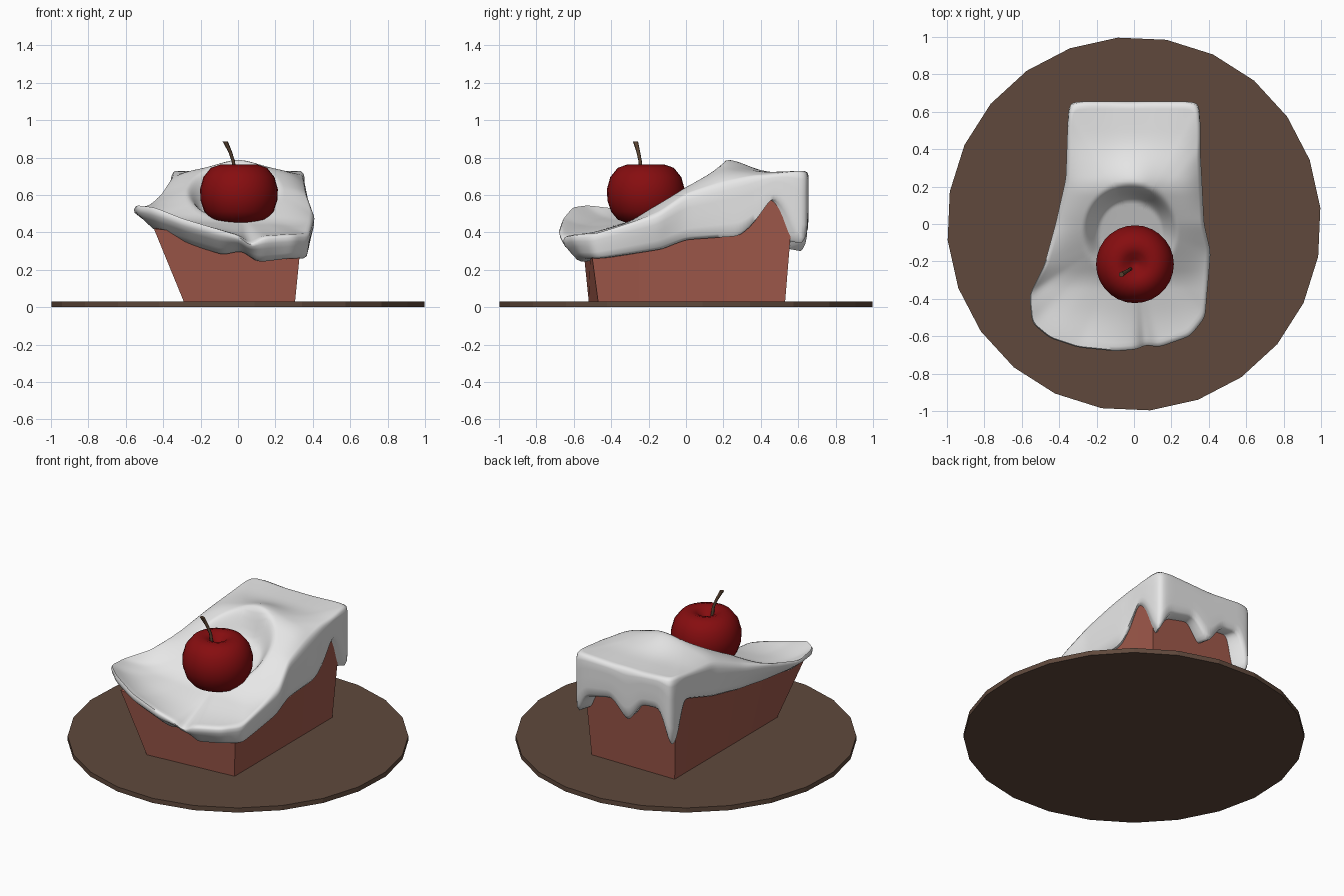
import bpy, math
from mathutils import Vector

if "Cube" in bpy.data.objects:
    bpy.data.objects.remove(bpy.data.objects["Cube"])


def material(name, rgb):
    m = bpy.data.materials.new(name)
    m.diffuse_color = (*rgb, 1)
    m.use_nodes = True
    m.node_tree.nodes["Principled BSDF"].inputs["Base Color"].default_value = m.diffuse_color
    return m


PLATE = material("plate brown", (0.115, 0.066, 0.045))
CAKE = material("sponge pink", (0.35, 0.10, 0.07))
ICING = material("icing white", (0.8, 0.8, 0.8))
CHERRY = material("cherry red", (0.24, 0.004, 0.005))
STEM = material("stem brown", (0.10, 0.055, 0.03))


def add_mesh(name, verts, faces, mat, smooth=None):
    me = bpy.data.meshes.new(name)
    me.from_pydata(verts, [], faces)
    ob = bpy.data.objects.new(name, me)
    bpy.context.collection.objects.link(ob)
    me.materials.append(mat)
    bpy.ops.object.select_all(action='DESELECT')
    ob.select_set(True)
    bpy.context.view_layer.objects.active = ob
    bpy.ops.object.mode_set(mode='EDIT')
    bpy.ops.mesh.select_all(action='SELECT')
    bpy.ops.mesh.normals_make_consistent(inside=False)
    bpy.ops.object.mode_set(mode='OBJECT')
    if smooth:
        bpy.ops.object.shade_smooth_by_angle(angle=math.radians(smooth))
    return ob


def loft(rings, cap_start=True, cap_end=True):
    """Join closed rings of equal size with quads."""
    n = len(rings[0])
    verts = [p for r in rings for p in r]
    faces = [(i * n + k, i * n + (k + 1) % n, (i + 1) * n + (k + 1) % n, (i + 1) * n + k)
             for i in range(len(rings) - 1) for k in range(n)]
    if cap_start:
        faces.append(tuple(range(n)))
    if cap_end:
        faces.append(tuple(range(len(verts) - n, len(verts))))
    return verts, faces


def circle(r, z, n, off=0.0, cx=0.0, cy=0.0):
    return [(cx + r * math.cos(off + 2 * math.pi * k / n),
             cy + r * math.sin(off + 2 * math.pi * k / n), z) for k in range(n)]


def interp(table, t):
    for (a, u), (b, v) in zip(table, table[1:]):
        if t <= b:
            f = max(0, (t - a) / (b - a))
            return u + (v - u) * f
    return table[-1][1]


def smoothstep(a, b, t):
    t = min(1, max(0, (t - a) / (b - a)))
    return t * t * (3 - 2 * t)


# Plate: thin 24-sided disc
off = math.radians(5)
add_mesh("plate", *loft([circle(1, 0.0, 24, off), circle(1, 0.03, 24, off)]), PLATE)

# Sponge: sections along y (bottom y left, right, top y left, right, left x, top z left, right)
sections = []
for bl, br, tl, tr, lx, zl, zr in [(-.52, -.47, -.56, -.51, -.45, .42, .33),
                                   (-.25, -.25, -.25, -.25, -.385, .43, .40),
                                   (0, 0, 0, 0, -.36, .46, .45),
                                   (.22, .22, .22, .22, -.345, .52, .52),
                                   (.42, .42, .42, .42, -.34, .62, .62),
                                   (.53, .53, .58, .58, -.335, .64, .64)]:
    sections.append([(-.29, bl, .03), (.305, br, .03), (.335, tr, zr), (lx, tl, zl)])
add_mesh("cake_sponge", *loft(sections), CAKE)

# Icing outline: x, y, rim height, drip height, inward lean
keys = [(.35, .62, .73, .33, 0), (.34, .65, .73, .33, 0), (.28, .655, .73, .46, 0),
        (.08, .655, .72, .50, 0), (-.03, .655, .72, .37, 0), (-.13, .655, .72, .51, 0),
        (-.27, .655, .73, .52, 0), (-.34, .65, .73, .28, 0), (-.352, .60, .73, .31, 0),
        (-.355, .53, .72, .56, 0), (-.365, .24, .68, .47, 0), (-.42, 0, .60, .43, .03),
        (-.48, -.22, .55, .42, .07), (-.56, -.38, .53, .44, .12), (-.545, -.53, .55, .41, .13),
        (-.45, -.61, .54, .37, .13), (-.30, -.66, .48, .33, .12), (-.10, -.68, .42, .28, .11),
        (.02, -.67, .38, .30, .10), (.06, -.645, .33, .28, .08), (.13, -.66, .38, .24, .08),
        (.30, -.60, .39, .26, .05), (.38, -.50, .39, .26, .02), (.41, -.15, .50, .31, .04),
        (.375, 0, .60, .36, .01), (.36, .30, .68, .38, 0), (.355, .38, .70, .45, 0),
        (.355, .47, .71, .59, 0), (.355, .54, .72, .53, 0)]
keys = [Vector(k) for k in keys]
outline = []
for a, b in zip(keys, keys[1:] + keys[:1]):
    steps = max(2, round((b - a).xy.length / 0.018)) if hasattr(a, "xy") else 4
    outline += [a.lerp(b, i / steps) for i in range(steps)]
for _ in range(3):
    outline = [(outline[i - 1] + 2 * p + outline[(i + 1) % len(outline)]) / 4
               for i, p in enumerate(outline)]

HEIGHT = [(-.68, .38), (-.5, .41), (-.3, .46), (-.1, .59), (0, .65), (.1, .70),
          (.2, .74), (.3, .735), (.45, .72), (.66, .72)]


def top_height(x, y):
    h = sum(interp(HEIGHT, y + d) for d in (-.04, -.02, 0, .02, .04)) / 5
    h += .05 * math.exp(-(x * x + (y - .22) ** 2) / .02)
    pit = min(h, .455 + .42 * max(0, y + .2))          # hollow beside the cherry
    return pit + (h - pit) * smoothstep(.16, .26, math.hypot(x + .02, y + .04))


rings = []
for j in range(1, 37):
    s = .965 * j / 36
    b = s ** 4
    rings.append([(p[0] * s, p[1] * s, top_height(p[0] * s, p[1] * s) * (1 - b) + p[2] * b)
                  for p in outline])
for drop, lean, lip in [(.04, 0, .006), (.12, 0, 0), (.3, .05, 0), (.5, .3, 0), (.75, .65, 0),
                        (.93, .9, .004), (1, 1, .02), (.97, 1, .1)]:
    ring = []
    for p in outline:
        v = Vector((p[0], p[1]))
        v -= v.normalized() * (p[4] * lean + lip)
        ring.append((v.x, v.y, p[2] + (p[3] - p[2]) * drop))
    rings.append(ring)
add_mesh("icing", *loft(rings, True, False), ICING, 60)

# Cherry: lathed profile with a dimple
profile = [(.006, .715), (.03, .725), (.06, .75), (.10, .762), (.15, .745), (.19, .695),
           (.208, .63), (.205, .57), (.185, .51), (.15, .468), (.10, .45), (.02, .45)]
add_mesh("cherry", *loft([circle(r, z, 28, 0, .005, -.215) for r, z in profile]), CHERRY, 60)

# Stem: bent tapering tube
path = [(-.018, -.24, .71, .010), (-.025, -.245, .78, .009), (-.042, -.255, .83, .010),
        (-.068, -.27, .885, .014)]
add_mesh("cherry_stem", *loft([circle(r, z, 8, 0, x, y) for x, y, z, r in path]), STEM, 50)
